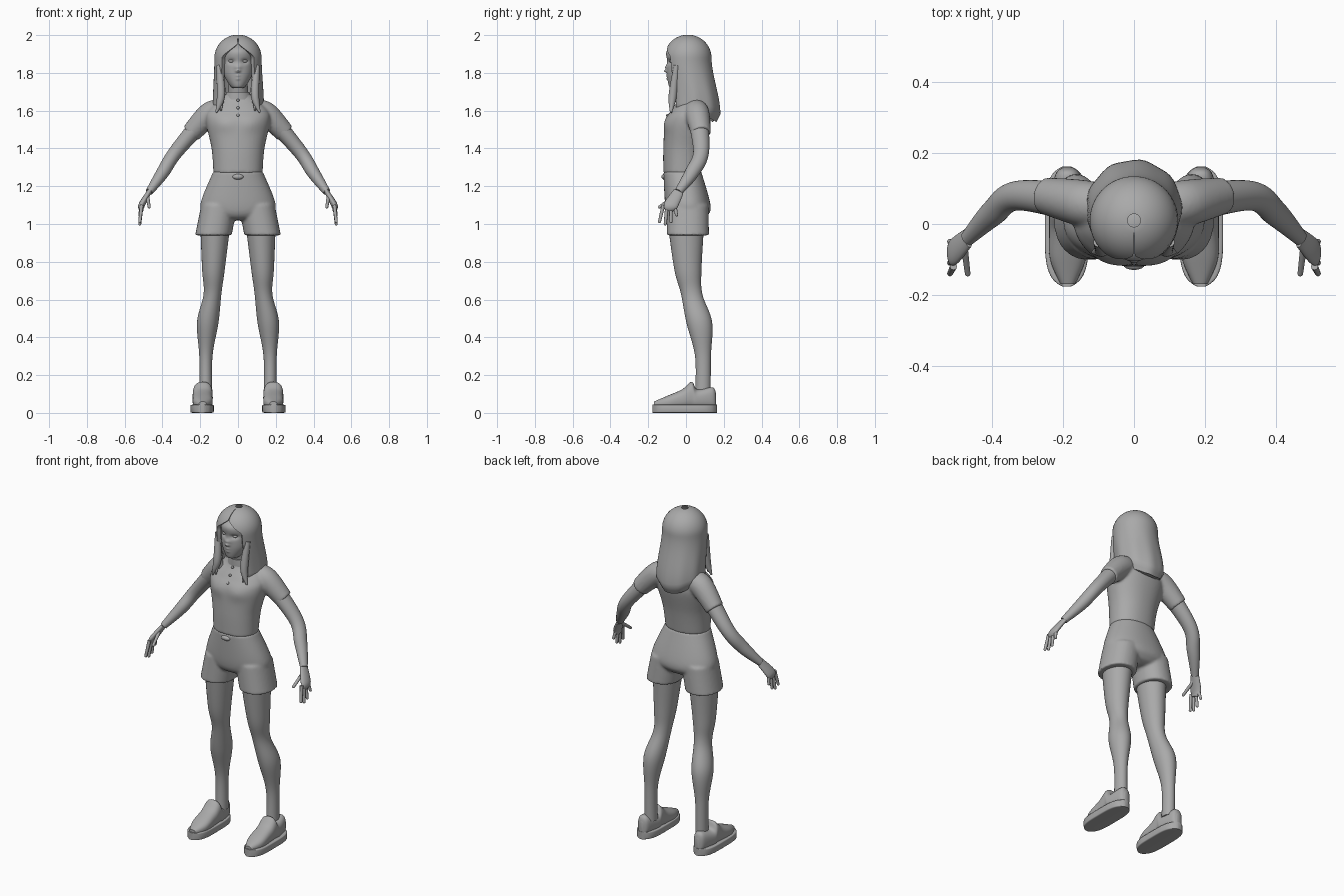
import bpy, bmesh, math
from mathutils import Vector

if "Cube" in bpy.data.objects:
    bpy.data.objects.remove(bpy.data.objects["Cube"], do_unlink=True)

grey = bpy.data.materials.new("plain_grey")
grey.use_nodes = True
grey.diffuse_color = (.4, .4, .4, 1)
grey.node_tree.nodes["Principled BSDF"].inputs["Base Color"].default_value = grey.diffuse_color
RIGHT, BACK, UP = Vector((1, 0, 0)), Vector((0, 1, 0)), Vector((0, 0, 1))
SIDES = (1, -1)


def clamp(value, low=0, high=1):
    return max(low, min(high, value))


def smooth_rows(rows, steps):
    """Catmull-Rom interpolation of every column."""
    result = []
    last = len(rows) - 1
    for i in range(last):
        corners = zip(rows[max(i - 1, 0)], rows[i], rows[i + 1], rows[min(i + 2, last)])
        corners = list(corners)
        for k in range(steps):
            t = k / steps
            result.append([b + t * ((c - a) + t * ((2 * a - 5 * b + 4 * c - d)
                           + t * (3 * (b - c) + d - a))) / 2 for a, b, c, d in corners])
    return result + [list(rows[last])]


def skin_rings(bm, rings):
    """Join closed rings of points into a capped tube."""
    loops = [[bm.verts.new(point) for point in ring] for ring in rings]
    count = len(loops[0])
    for low, high in zip(loops, loops[1:]):
        for j in range(count):
            following = (j + 1) % count
            bm.faces.new((low[j], low[following], high[following], high[j]))
    bm.faces.new(loops[0])
    bm.faces.new(loops[-1])


def loft(bm, rows, axis="up", side=1, depth=1.0, segments=32, power=2.0, steps=8):
    """Rows hold x, y, z, half-width and half-depth (or depth times the width)."""
    rows = [row if len(row) > 4 else (*row, row[3] * depth) for row in rows]
    rows = smooth_rows(rows, steps)
    rings = []
    for i, (x, y, z, width, thickness) in enumerate(rows):
        across, along = (RIGHT, BACK) if axis == "up" else (RIGHT, UP)
        if axis == "path":
            after, before = rows[min(i + 1, len(rows) - 1)], rows[max(i - 1, 0)]
            tangent = Vector(after[:3]) - Vector(before[:3])
            across = BACK.cross(tangent).normalized()
            along = tangent.cross(across).normalized()
        ring = []
        for j in range(segments):
            angle = math.tau * j / segments
            c, s = [math.copysign(abs(f) ** (2 / power), f) for f in (math.cos(angle), math.sin(angle))]
            point = Vector((x, y, z)) + across * width * c + along * thickness * s
            ring.append((point.x * side, point.y, point.z))
        rings.append(ring)
    skin_rings(bm, rings)


def centred(rows):
    return [(0, *row) for row in rows]


def blob(bm, centre, size):
    made = bmesh.ops.create_uvsphere(bm, u_segments=16, v_segments=10, radius=1)
    for vert in made["verts"]:
        vert.co = Vector(c + s * k for c, s, k in zip(centre, size, vert.co))


def sculpt(bm, bumps):
    """Push the front surface out or in with soft mirrored bumps."""
    for vert in bm.verts:
        if vert.co.y < -.02:
            vert.co.y -= sum(amount * math.exp(-((abs(vert.co.x) - x) / size / 1.5) ** 2
                             - ((vert.co.z - z) / size) ** 2) for x, z, size, amount in bumps)


def finish(bm, name, voxel=0):
    """Make the object; a voxel size blends overlapping parts into one skin."""
    bmesh.ops.recalc_face_normals(bm, faces=bm.faces)
    mesh = bpy.data.meshes.new(name)
    bm.to_mesh(mesh)
    bm.free()
    mesh.materials.append(grey)
    ob = bpy.data.objects.new(name, mesh)
    bpy.context.collection.objects.link(ob)
    bpy.ops.object.select_all(action="DESELECT")
    ob.select_set(True)
    bpy.context.view_layer.objects.active = ob
    bpy.ops.object.shade_smooth_by_angle(angle=math.radians(50))
    if voxel:
        blend = ob.modifiers.new("blend", "REMESH")
        blend.mode, blend.voxel_size, blend.use_smooth_shade = "VOXEL", voxel, True
        relax = ob.modifiers.new("relax", "SMOOTH")
        relax.iterations = 4


# Shirt: torso and sleeves blended together
bm = bmesh.new()
loft(bm, centred([(-.02, 1.27, .13, .1), (-.01, 1.4, .14, .11), (.01, 1.54, .17, .12),
                  (.02, 1.6, .16, .1), (.03, 1.66, .1, .07), (.02, 1.69, .06, .06)]),
     power=2.2, segments=48)
sculpt(bm, [(.07, 1.53, .04, .01)])
for side in SIDES:
    loft(bm, [(.08, .05, 1.6, .06), (.15, .06, 1.58, .065), (.25, .08, 1.48, .052)], "path", side)
finish(bm, "shirt", voxel=.008)

# Collar and its buttons
bm = bmesh.new()
loft(bm, centred([(.02, 1.66, .075, .065), (.015, 1.7, .06, .06)]))
for i in range(3):
    blob(bm, (0, -.097 + .022 * i, 1.575 + .04 * i), (.008, .008, .008))
finish(bm, "collar_and_buttons")

# Shorts: pelvis and two wide legs blended together
bm = bmesh.new()
loft(bm, centred([(-.02, 1.28, .13, .1), (.01, 1.1, .2, .12), (.01, 1.04, .15, .1),
                  (.01, 1.02, .08, .06)]), power=2.2, segments=48)
for side in SIDES:
    loft(bm, [(.1, .01, 1.1, .095), (.13, .01, .94, .097)], side=side, depth=1.15, power=2.2)
finish(bm, "shorts", voxel=.008)
bm = bmesh.new()
blob(bm, (0, -.115, 1.25), (.03, .015, .015))
finish(bm, "waist_knot")

# Legs
bm = bmesh.new()
for side in SIDES:
    loft(bm, [(.12, 0, 1, .08), (.13, .01, .76, .06), (.135, .03, .63, .047), (.16, .07, .48, .057),
              (.17, .09, .3, .035), (.17, .09, .1, .034)], side=side, depth=1.2)
finish(bm, "legs")

# Arms, palms, fingers and thumbs
bm = bmesh.new()
for side in SIDES:
    loft(bm, [(.16, .06, 1.58, .05), (.33, .08, 1.38, .038), (.4, .03, 1.27, .034),
              (.47, -.04, 1.17, .02)], "path", side, depth=1.1)
    loft(bm, [(.47, -.04, 1.17, .013), (.51, -.08, 1.1, .017), (.51, -.09, 1.07, .01)],
         "path", side, depth=2.2)
    digits = [((.51, -.06 - .02 * i, 1.1), (.52, -.05 - .03 * i, 1 + .012 * (i - 2) ** 2)) for i in range(4)]
    digits.append(((.48, -.06, 1.15), (.47, -.14, 1.09)))
    for base, tip in digits:
        loft(bm, [(*base, .01), (*tip, .008)], "path", side, segments=12)
        blob(bm, (tip[0] * side, *tip[1:]), (.008, .008, .008))
finish(bm, "arms_and_hands")

# Head with sculpted eye sockets, nose and lips
bm = bmesh.new()
loft(bm, centred([(-.05, 1.72, .02, .02), (-.04, 1.73, .04, .05), (-.02, 1.79, .075, .08),
                  (0, 1.86, .085, .1), (0, 1.92, .08, .1), (0, 1.97, .03, .03)]),
     segments=96, steps=16)
sculpt(bm, [(.036, 1.86, .013, -.012), (0, 1.83, .012, .01), (0, 1.81, .008, .016),
            (0, 1.785, .007, .005), (0, 1.768, .007, .005)])
for side in SIDES:
    blob(bm, (.035 * side, -.077, 1.862), (.015, .013, .008))
finish(bm, "head")
bm = bmesh.new()
loft(bm, centred([(.03, 1.63, .055, .05), (0, 1.78, .05, .055)]))
finish(bm, "neck")

# Hair: a dome running into a long shell, open around the face
bm = bmesh.new()
rings, layers, around = [], 30, 40
crown, radius = 1.88, .125
for i in range(layers + 1):
    height = 2 - .42 * (i / layers) ** 1.5
    fall = clamp((crown - height) * 4)
    fall *= fall * (3 - 2 * fall)
    dome = clamp((height - crown) / .122)
    size = max(.02, radius * math.sqrt(1 - dome ** 2)) + .01 * fall - clamp(1.62 - height) / 2
    gap = clamp((1.955 - height) * 11, .02, .75)
    outer, inner = [], []
    for j in range(around + 1):
        angle = gap + (math.tau - 2 * gap) * j / around
        sag = .04 * fall * max(0, -math.cos(angle)) ** 2
        wave = 1 + .015 * fall * math.sin(9 * angle)
        for ring, scale in ((outer, wave), (inner, .82)):
            reach = size * scale
            ring.append((reach * math.sin(angle), .01 + .036 * fall - reach * math.cos(angle), height - sag))
    rings.append(outer + inner[::-1])
skin_rings(bm, rings)

# Front locks resting on the chest
for side in SIDES:
    loft(bm, [(.1, -.05, 1.84, .015), (.09, -.07, 1.68, .022), (.115, -.08, 1.59, .005)], "path", side)
    loft(bm, [(.08, -.05, 1.72, .016), (.09, -.085, 1.6, .004)], "path", side)
finish(bm, "hair")


# Shoes: uppers with a raised tongue, on flat rounded soles
def foot_width(t):
    return max(.01, .062 * math.sqrt(1 - t ** 4))


upper, sole = bmesh.new(), bmesh.new()
half_length, middle = .17, -.007
tops = [(-.17, .06), (-.1, .09), (-.02, .125), (.03, .165), (.06, .125), (.14, .135), (.16, .1)]
for side in SIDES:
    loft(upper, [(.187, y, top / 2 + .01, foot_width((y - middle) / half_length) * .85, top / 2 - .01)
                 for y, top in tops], "back", side, power=2.5)
    stations = [math.sin(math.pi / 2 * k / 6) for k in range(-6, 7)]
    loft(sole, [(.19, middle + half_length * t, .022, foot_width(t), .022) for t in stations],
         "back", side, power=9)
finish(upper, "shoe_uppers")
finish(sole, "shoe_soles")
